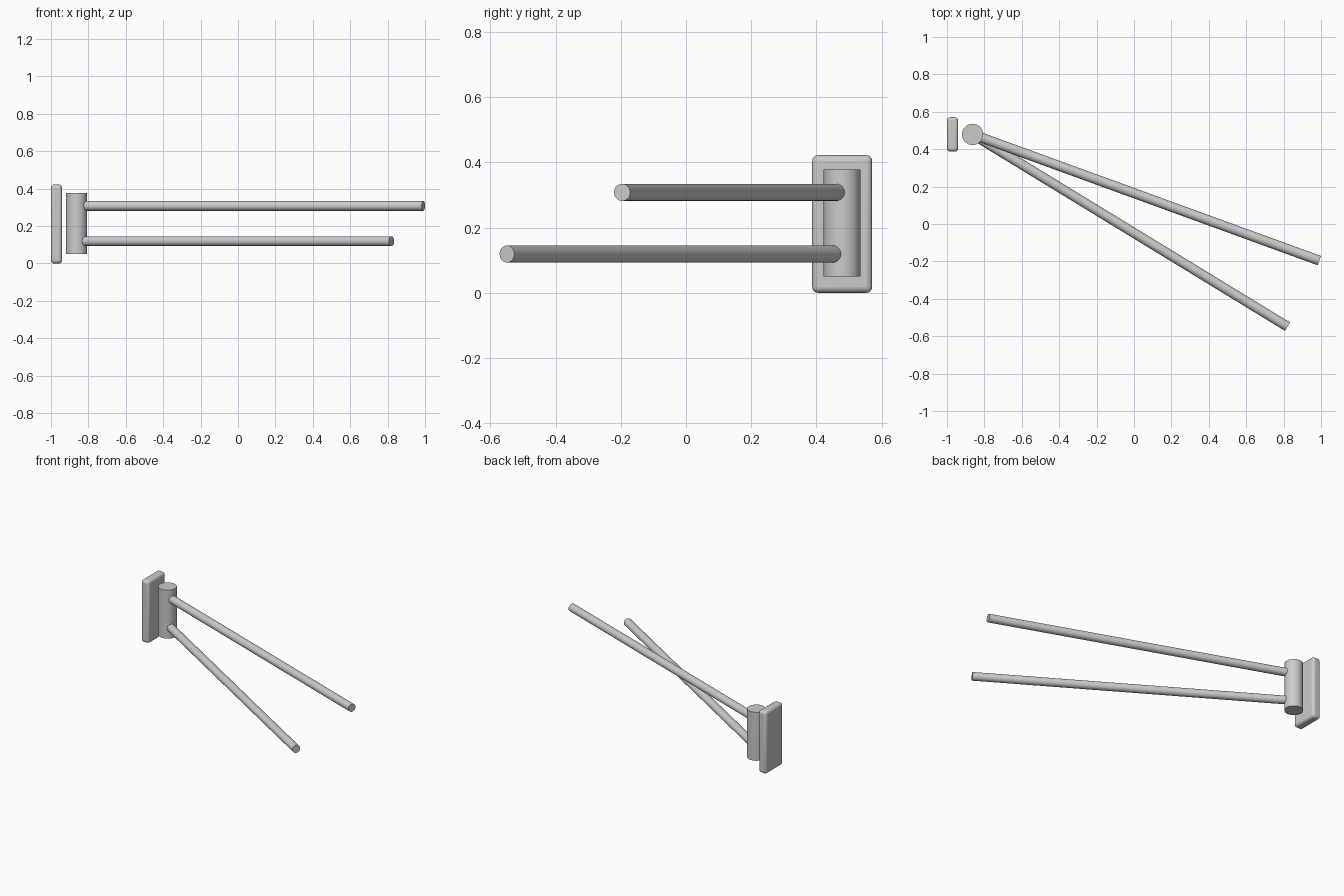
import bpy
from math import radians, sin, cos, pi

if "Cube" in bpy.data.objects:
    bpy.data.objects.remove(bpy.data.objects["Cube"])

POST_X, POST_Y = -0.863, 0.479


def smooth(obj):
    bpy.ops.object.select_all(action='DESELECT')
    obj.select_set(True)
    bpy.context.view_layer.objects.active = obj
    bpy.ops.object.shade_smooth_by_angle(angle=radians(35))


def cylinder(name, radius, length, location, rotation=(0, 0, 0), sides=48):
    bpy.ops.mesh.primitive_cylinder_add(vertices=sides, radius=radius, depth=length,
                                        location=location, rotation=rotation)
    obj = bpy.context.object
    obj.name = name
    smooth(obj)
    return obj


def swing_bar(name, z, degrees, reach=1.973):
    # Horizontal rail pivoting from the post axis
    a = radians(-degrees)
    centre = (POST_X + cos(a) * reach / 2, POST_Y + sin(a) * reach / 2, z)
    return cylinder(name, 0.0263, reach, centre, (0, pi / 2, a), 32)


# Wall plate with rounded edges
bpy.ops.mesh.primitive_cube_add(size=1, location=(-0.97, POST_Y, 0.211))
plate = bpy.context.object
plate.name = "wall_plate"
plate.scale = (0.06, 0.184, 0.422)
bpy.ops.object.transform_apply(location=False, rotation=False, scale=True)
bevel = plate.modifiers.new("rounded_edges", 'BEVEL')
bevel.width = 0.018
bevel.segments = 4
smooth(plate)

# Upright pivot post
cylinder("pivot_post", 0.0567, 0.328, (POST_X, POST_Y, 0.214))

# Two swinging towel rails
swing_bar("upper_rail", 0.308, 20)
swing_bar("lower_rail", 0.119, 31.4)
